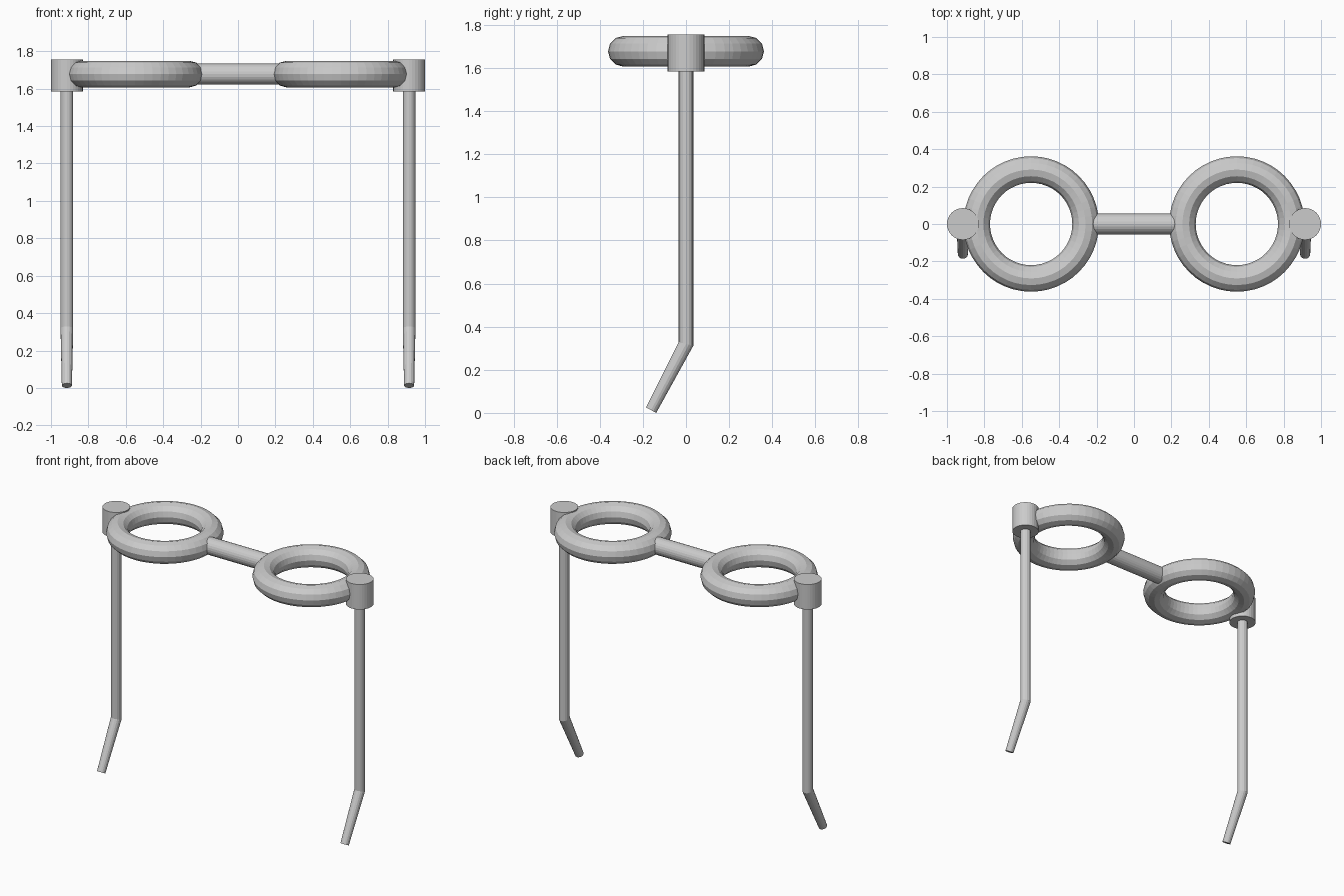
import bpy, bmesh, math
from mathutils import Vector

cube = bpy.data.objects.get("Cube")
if cube:
    bpy.data.objects.remove(cube, do_unlink=True)

grey = bpy.data.materials.new("plain grey")
grey.use_nodes = True
grey.diffuse_color = (0.6, 0.6, 0.6, 1)
grey.node_tree.nodes["Principled BSDF"].inputs["Base Color"].default_value = (0.6, 0.6, 0.6, 1)

RIM_X, RIM_Z = 0.55, 1.678
HINGE_X, HINGE_R = 0.915, 0.085


def finish(name):
    ob = bpy.context.object
    ob.name = name
    ob.data.materials.append(grey)
    return ob


def tube(name, path, radii, sides):
    """Closed tube with mitred bends, through the path points in a plane of constant x."""
    bm = bmesh.new()
    pts = [Vector(p) for p in path]
    dirs = [(b - a).normalized() for a, b in zip(pts, pts[1:])]
    side = Vector((1, 0, 0))
    rings = []
    for i, (p, r) in enumerate(zip(pts, radii)):
        before, after = dirs[max(i - 1, 0)], dirs[min(i, len(dirs) - 1)]
        tangent = (before + after).normalized()
        across = side.cross(tangent) / tangent.dot(before)
        rings.append([bm.verts.new(p + r * (math.cos(a) * side + math.sin(a) * across))
                      for a in (math.tau * k / sides for k in range(sides))])
    for low, high in zip(rings, rings[1:]):
        for k in range(sides):
            n = (k + 1) % sides
            bm.faces.new((low[k], low[n], high[n], high[k]))
    bm.faces.new(rings[0])
    bm.faces.new(rings[-1])
    bmesh.ops.recalc_face_normals(bm, faces=bm.faces)
    mesh = bpy.data.meshes.new(name)
    bm.to_mesh(mesh)
    bm.free()
    ob = bpy.data.objects.new(name, mesh)
    mesh.materials.append(grey)
    bpy.context.collection.objects.link(ob)


for label, s in (("left", 1), ("right", -1)):
    # Round lens rim
    bpy.ops.mesh.primitive_torus_add(location=(s * RIM_X, 0, RIM_Z), major_segments=48,
                                     minor_segments=12, major_radius=0.291, minor_radius=0.071)
    finish(label + "_lens_rim")

    # Hinge block
    bpy.ops.mesh.primitive_cylinder_add(vertices=32, radius=HINGE_R, depth=0.17,
                                        location=(s * HINGE_X, 0, 1.67))
    finish(label + "_hinge")

    # Temple arm with its bent, tapering ear tip
    x = s * HINGE_X
    tube(label + "_temple_arm",
         [(x, 0, 1.67), (x, 0, 0.32), (x, -0.162, 0.0127)],
         [0.034, 0.034, 0.027], 16)

# Bridge between the rims
bpy.ops.mesh.primitive_cylinder_add(vertices=24, radius=0.056, depth=0.51,
                                    location=(0, 0, RIM_Z), rotation=(0, math.pi / 2, 0))
finish("nose_bridge")
